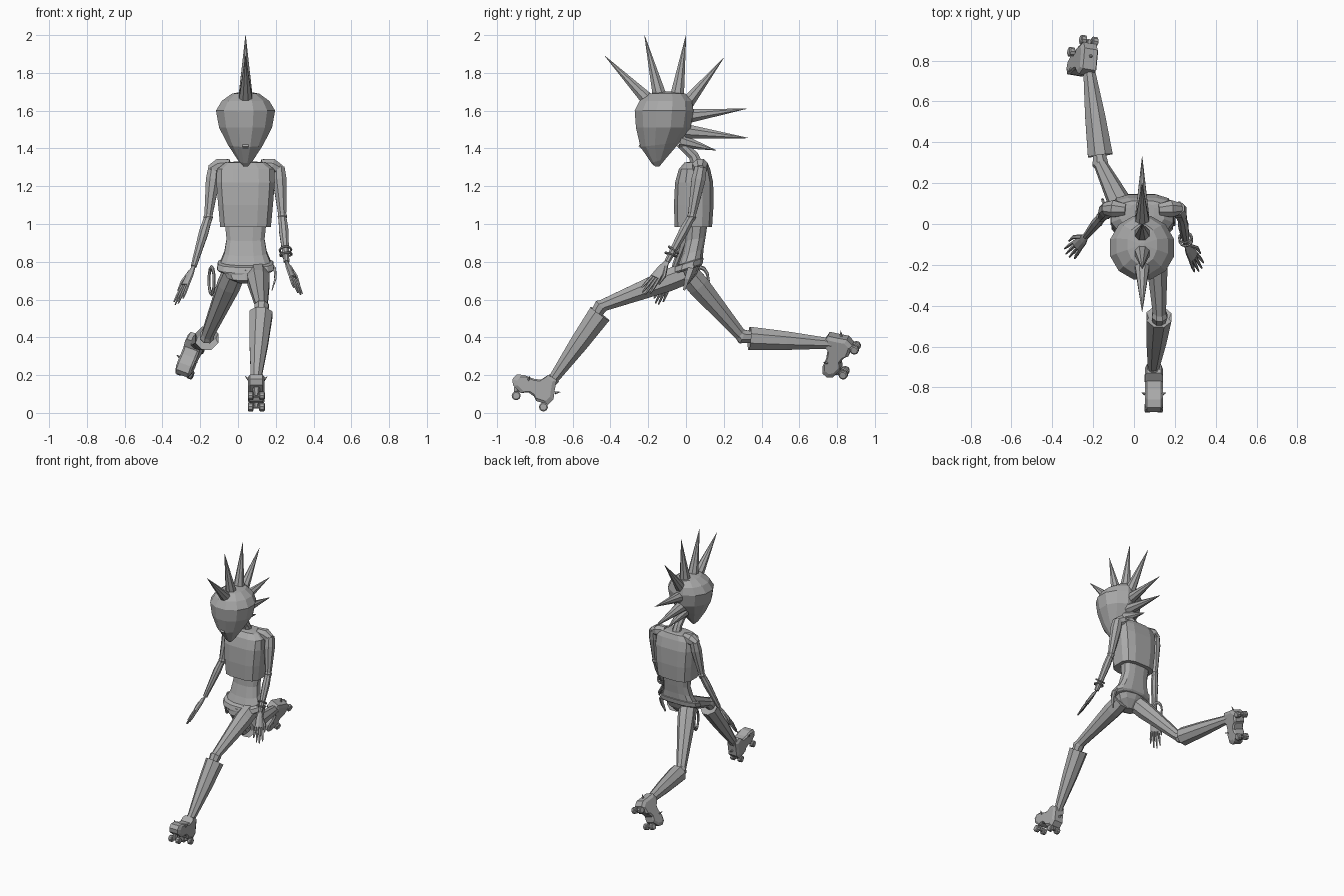
import bpy, bmesh, math
from mathutils import Vector as V, Matrix

if "Cube" in bpy.data.objects:
    bpy.data.objects.remove(bpy.data.objects["Cube"])

grey = bpy.data.materials.new("plain_grey")
grey.use_nodes = True
grey.diffuse_color = (0.4, 0.4, 0.4, 1)
grey.node_tree.nodes["Principled BSDF"].inputs["Base Color"].default_value = (0.4, 0.4, 0.4, 1)


def finish(name, bm):
    bmesh.ops.recalc_face_normals(bm, faces=bm.faces)
    mesh = bpy.data.meshes.new(name)
    bm.to_mesh(mesh)
    bm.free()
    mesh.materials.append(grey)
    ob = bpy.data.objects.new(name, mesh)
    bpy.context.collection.objects.link(ob)
    return ob


def skin(bm, rings, caps=True):
    """Bridge equal rings of points with quads."""
    rows = [[bm.verts.new(p) for p in r] for r in rings]
    n = len(rows[0])
    for a, b in zip(rows, rows[1:]):
        for i in range(n):
            j = (i + 1) % n
            bm.faces.new((a[i], a[j], b[j], b[i]))
    if caps:
        bm.faces.new(rows[0])
        bm.faces.new(rows[-1])


def limb(name, points, radii, sides=8, side=V((1, 0, 0)), flat=1.0, bm=None):
    """Tapered tube along a path; flat squashes it across the side axis."""
    own = bm is None
    bm = bm or bmesh.new()
    pts = [V(p) for p in points]
    rings = []
    for k, p in enumerate(pts):
        d = (pts[min(k + 1, len(pts) - 1)] - pts[max(k - 1, 0)]).normalized()
        s = (side - d * side.dot(d)).normalized()
        t = d.cross(s)
        angs = [2 * math.pi * (i + 0.5) / sides for i in range(sides)]
        rings.append([p + radii[k] * (s * math.cos(a) + t * flat * math.sin(a)) for a in angs])
    skin(bm, rings)
    return finish(name, bm) if own else bm


def stack(name, levels, sides=10, boxy=1.0, cx=0.04, caps=True):
    """Level rings: (z, half width, front y, back y, rise towards the back)."""
    bm = bmesh.new()
    rings = []
    for z, w, y0, y1, rise in levels:
        ring = []
        for i in range(sides):
            a = 2 * math.pi * (i + 0.5) / sides
            c, s = [math.copysign(abs(f) ** boxy, f) for f in (math.cos(a), math.sin(a))]
            ring.append((cx + w * c, (y0 + y1) / 2 + (y1 - y0) / 2 * s, z + rise * s))
        rings.append(ring)
    skin(bm, rings, caps)
    return finish(name, bm)


# Head, nose and neck
stack("head", [(1.305, .012, -.165, -.14, 0), (1.335, .038, -.185, -.105, .012),
               (1.42, .095, -.245, -.03, .012), (1.51, .145, -.27, .03, 0),
               (1.60, .162, -.277, .045, 0), (1.652, .13, -.25, .035, 0),
               (1.69, .075, -.20, 0, 0), (1.702, .01, -.11, -.09, 0)], sides=12)
limb("nose", [(.04, -.205, 1.47), (.04, -.235, 1.41), (.04, -.21, 1.395)], [.004, .024, .018], 4)
limb("neck", [(.04, -.03, 1.43), (.04, .04, 1.36), (.04, .075, 1.27)], [.027, .029, .04])

# Fan of hair spikes over the crown
for y, z, ty, tz in [(-.185, 1.64, -.43, 1.89), (-.135, 1.66, -.22, 2.0), (-.05, 1.66, 0, 2.0),
                     (-.01, 1.62, .2, 1.88), (0, 1.57, .32, 1.61), (0, 1.49, .33, 1.455),
                     (-.03, 1.44, .16, 1.39)]:
    limb("hair_spike", [(.04, y, z), (.04, ty, tz)], [.042, .001])

# Torso: sleeveless jacket, waist, belt and hips
stack("jacket", [(.985, .137, -.062, .14, 0), (1.10, .148, -.066, .148, 0),
                 (1.22, .158, -.06, .146, 0), (1.29, .155, -.04, .13, 0),
                 (1.325, .11, -.01, .115, 0), (1.33, .06, .02, .10, 0)], boxy=.6, sides=12)
stack("waist", [(.79, .14, -.05, .09, .025), (.85, .115, -.025, .095, .02),
                (.92, .103, -.005, .105, .01), (1.0, .112, 0, .115, 0)], boxy=.75, sides=12)
stack("belt", [(.755, .142, -.078, .082, .025), (.765, .154, -.08, .09, .025),
               (.795, .15, -.07, .095, .025), (.80, .138, -.06, .085, .025)], boxy=.75, sides=12)
stack("hips", [(.685, .03, -.045, .015, .0), (.72, .10, -.085, .06, .02),
               (.78, .138, -.075, .085, .025)], boxy=.8)

# Shoulder pads
for s in (-1, 1):
    limb("shoulder", [(.04 + s * .08, .07, 1.315), (.04 + s * .14, .075, 1.305),
                      (.04 + s * .185, .075, 1.285)], [.03, .045, .03], 8, V((0, 1, 0)))


def ring(name, centre, axis, major, minor, stretch=1.0, n=10):
    """Closed hoop around an axis, stretched vertically when asked."""
    bm = bmesh.new()
    q = V(axis).to_track_quat('Z', 'Y')
    rows = []
    for i in range(n + 1):
        a = 2 * math.pi * i / n
        out = q @ V((math.cos(a), math.sin(a), 0))
        up = q @ V((0, 0, 1))
        row = []
        for k in range(6):
            b = math.pi * k / 3
            p = out * (major + minor * math.cos(b)) + up * minor * math.sin(b)
            row.append(V(centre) + V((p.x, p.y, p.z * stretch)))
        rows.append(row)
    skin(bm, rows, False)
    bmesh.ops.remove_doubles(bm, verts=bm.verts, dist=1e-5)
    return finish(name, bm)


def hand(name, wrist, tip, across):
    """Flat palm, four fanned fingers and a thumb."""
    w, t = V(wrist), V(tip)
    d = t - w
    s = (V(across) - d * V(across).dot(d) / d.length_squared).normalized()
    bm = limb(name, [w, w + d * .2, w + d * .5], [.015, .028, .033], 8, s, .42, bmesh.new())
    for k, reach in enumerate((.92, 1, .98, .86)):
        off = (k - 1.5) * .0155
        limb(name, [w + d * .46 + s * off, w + d * .72 + s * off * 1.3,
                    w + d * reach + s * off * 1.5], [.0085, .0085, .004], 6, s, 1, bm)
    limb(name, [w + d * .12 - s * .012, w + d * .38 - s * .042, w + d * .62 - s * .045],
         [.011, .010, .004], 6, s, 1, bm)
    return finish(name, bm)


# Arms
for label, sh, el, wr, tip, across in [
        ("right", (-.125, .078, 1.30), (-.158, .035, 1.035), (-.235, -.06, .775),
         (-.325, -.155, .575), (.6, -.75, .1)),
        ("left", (.215, .078, 1.30), (.235, .03, 1.04), (.257, -.10, .80),
         (.325, -.225, .63), (-.5, -.6, .3))]:
    sh, el, wr = V(sh), V(el), V(wr)
    limb(label + "_upper_arm", [sh, sh.lerp(el, .25), sh.lerp(el, .92), el], [.034, .040, .024, .02])
    limb(label + "_elbow", [el + V((0, .004, .025)), el, el - V((0, .004, .025))], [.018, .027, .018])
    limb(label + "_forearm", [el, el.lerp(wr, .3), wr], [.022, .027, .016])
    hand(label + "_hand", wr, tip, across)
    if label == "left":
        for f in (.74, .84):
            ring("bracelet", el.lerp(wr, f), wr - el + V((0, f - .79, 0)), .031, .006)

# Belt loop and hanging strap
ring("belt_loop", (-.14, .075, .70), (.95, .3, 0), .046, .008, 1.55, 12)
limb("strap", [(.165, .03, .80), (.195, .025, .765), (.198, .005, .71), (.18, -.01, .65)],
     [.02, .022, .018, .008], 4, V((0, 1, 0)), .4)

# Legs: thigh, knee and wide-topped gaiter
for label, hip, knee, top, ankle in [
        ("left", (.105, -.01, .735), (.125, -.45, .565), (.122, -.455, .525), (.095, -.705, .175)),
        ("right", (-.02, .005, .745), (-.165, .295, .405), (-.165, .335, .395), (-.222, .77, .367))]:
    hip, knee, top, ankle = V(hip), V(knee), V(top), V(ankle)
    limb(label + "_thigh", [hip, hip.lerp(knee, .2), hip.lerp(knee, .88), knee], [.062, .064, .038, .033])
    limb(label + "_knee", [hip.lerp(knee, .93), knee, knee.lerp(ankle, .12)], [.03, .041, .032])
    limb(label + "_gaiter", [top.lerp(ankle, .05), top, top.lerp(ankle, .45), ankle],
         [.045, .066, .053, .029])
    limb(label + "_ankle", [ankle - (ankle - top) * .03, ankle + (ankle - top) * .03], [.034, .032])

# Roller skates: boot outline swept across, axles, wheels and side spurs
boot = [(-.018, -.005), (.033, .004), (.06, -.035), (.10, -.045), (.153, -.045), (.19, -.06),
        (.20, -.09), (.185, -.118), (.13, -.14), (.095, -.122), (.06, -.13), (.04, -.148),
        (-.025, -.143), (-.042, -.105), (-.03, -.06)]


def skate(label, origin, fwd, up):
    o, f = V(origin), V(fwd).normalized()
    u = (V(up) - f * f.dot(V(up))).normalized()
    s = f.cross(u)

    def at(a, b, c):
        return o + f * a + u * b + s * c

    bm = bmesh.new()
    mid = (.07, -.08)
    rows = []
    for c, k in ((-.044, .8), (-.034, 1), (.034, 1), (.044, .8)):
        rows.append([at(mid[0] + (a - mid[0]) * k, mid[1] + (b - mid[1]) * k, c) for a, b in boot])
    skin(bm, rows)
    finish(label + "_boot", bm)
    bm = bmesh.new()
    for a in (-.008, .148):
        limb("", [at(a, -.163, -.03), at(a, -.163, .03)], [.009, .009], 6, f, 1, bm)
        limb("", [at(a + .01, -.12, 0), at(a, -.165, 0)], [.022, .012], 6, f, 1, bm)
        for c in (-.03, .03):
            limb("", [at(a, -.163, c + e) for e in (-.015, -.011, .011, .015)],
                 [.018, .024, .024, .018], 10, f, 1, bm)
    finish(label + "_skate_wheels", bm)
    # Small spurs on the heel and sides
    bm = bmesh.new()
    limb("", [at(-.035, -.07, 0), at(-.062, -.055, 0)], [.009, .001], 5, u, 1, bm)
    for c in (-1, 1):
        limb("", [at(.12, -.06, c * .038), at(.12, -.04, c * .06)], [.009, .001], 5, f, 1, bm)
    finish(label + "_spurs", bm)


skate("left", (.097, -.70, .185), (0, -.92, .38), (0, .38, .92))
skate("right", (-.225, .745, .405), (-.37, -.38, -.85), (0, -.91, .42))
